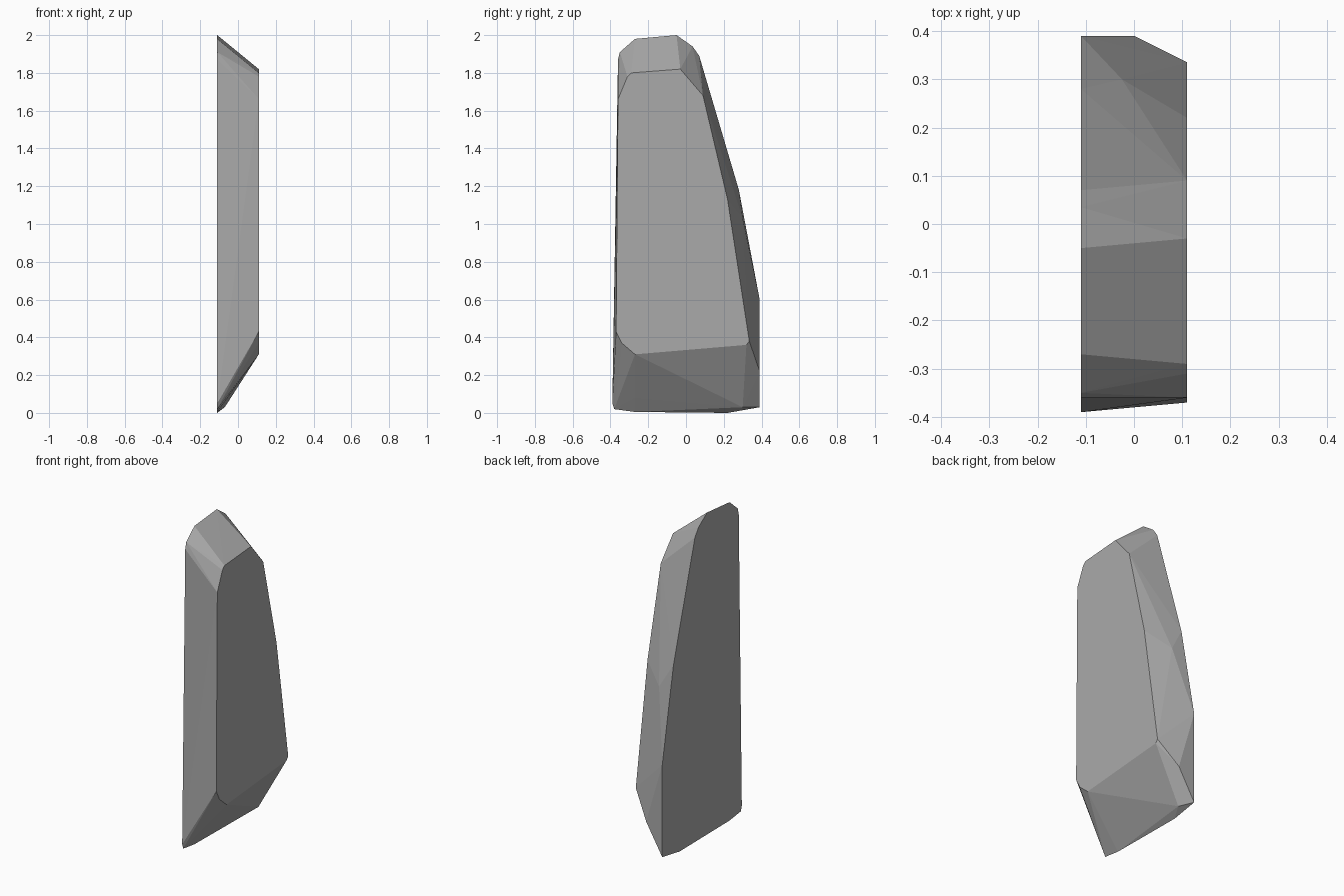
import bpy, bmesh, math

if "Cube" in bpy.data.objects:
    bpy.data.objects.remove(bpy.data.objects["Cube"])

# Plain grey stone
stone = bpy.data.materials.new("grey stone")
stone.use_nodes = True
colour = (0.4, 0.4, 0.4, 1)
stone.diffuse_color = colour
stone.node_tree.nodes["Principled BSDF"].inputs["Base Color"].default_value = colour

HALF = 0.11

# Full outline of the flat side (y, z)
wide_side = [(-.27, .005), (.22, 0), (.39, .03), (.39, .60), (.28, 1.18),
             (.07, 1.89), (.035, 1.94), (-.05, 2), (-.27, 1.98),
             (-.35, 1.91), (-.36, 1.87), (-.39, .05), (-.38, .02)]

# Smaller outline of the chipped side (y, z)
narrow_side = [(-.37, .43), (-.34, .37), (-.27, .31), (.32, .36),
               (.335, .38), (.22, 1.13), (.09, 1.68), (-.03, 1.82),
               (-.29, 1.80), (-.31, 1.78), (-.36, 1.66)]

# Chipped corners between the two sides (x, y, z)
chips = [(-.055, -.27, .08), (-.07, .30, .03), (0, .39, .22), (-.025, .30, 1.03)]

points = [(-HALF, y, z) for y, z in wide_side]
points += [(HALF, y, z) for y, z in narrow_side] + chips

# Wrap the outlines into one faceted slab
bm = bmesh.new()
for p in points:
    bm.verts.new(p)
hull = bmesh.ops.convex_hull(bm, input=bm.verts)
loose = {g for g in hull["geom_interior"] + hull["geom_unused"]
         if isinstance(g, bmesh.types.BMVert)}
bmesh.ops.delete(bm, geom=list(loose), context="VERTS")
bmesh.ops.dissolve_limit(bm, angle_limit=math.radians(0.5),
                         verts=bm.verts, edges=bm.edges)
bmesh.ops.recalc_face_normals(bm, faces=bm.faces)

mesh = bpy.data.meshes.new("stone_slab")
bm.to_mesh(mesh)
bm.free()
mesh.materials.append(stone)
slab = bpy.data.objects.new("stone_slab", mesh)
bpy.context.collection.objects.link(slab)
